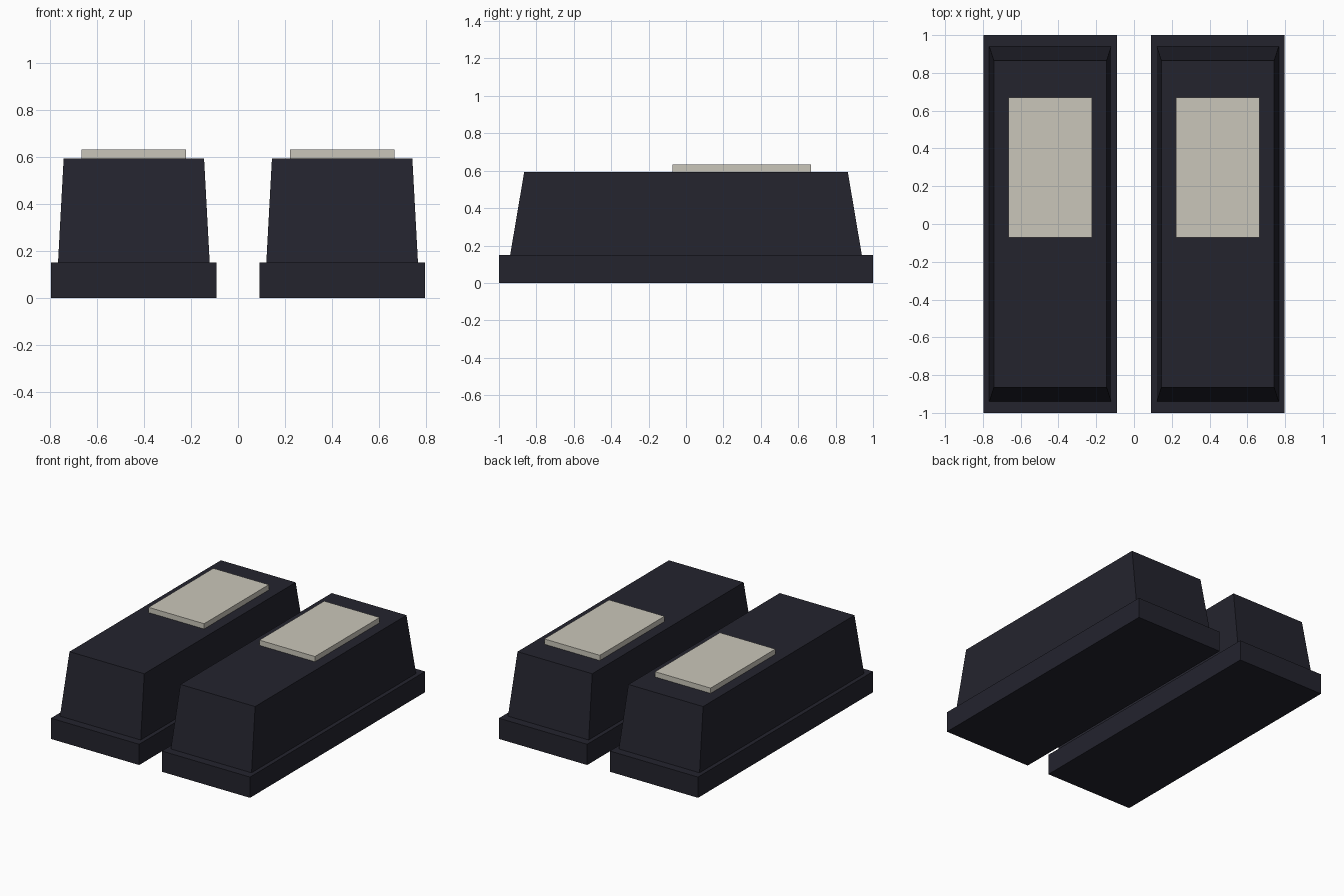
import bpy, bmesh

if "Cube" in bpy.data.objects:
    bpy.data.objects.remove(bpy.data.objects["Cube"])


def material(name, rgb):
    m = bpy.data.materials.new(name)
    m.diffuse_color = (*rgb, 1)
    m.use_nodes = True
    m.node_tree.nodes["Principled BSDF"].inputs["Base Color"].default_value = m.diffuse_color
    return m


DARK = material("dark navy", (0.017, 0.017, 0.027))
CREAM = material("pale cream", (0.59, 0.565, 0.49))


def block(name, mat, cx, cy, z0, z1, base, top):
    """Box from z0 to z1 whose (half x, half y) goes from base to top."""
    bm = bmesh.new()
    bmesh.ops.create_cube(bm, size=2)
    for v in bm.verts:
        hx, hy = top if v.co.z > 0 else base
        v.co = (cx + v.co.x * hx, cy + v.co.y * hy, z1 if v.co.z > 0 else z0)
    mesh = bpy.data.meshes.new(name)
    bm.to_mesh(mesh)
    bm.free()
    mesh.materials.append(mat)
    obj = bpy.data.objects.new(name, mesh)
    bpy.context.collection.objects.link(obj)
    return obj


for side, s in (("left", -1), ("right", 1)):
    cx = s * 0.4435
    # flat sole
    block(side + "_sole", DARK, cx, 0, 0, 0.15, (0.353, 1.0), (0.353, 1.0))
    # tapered shoe body
    block(side + "_upper", DARK, cx, 0, 0.15, 0.594, (0.323, 0.94), (0.299, 0.865))
    # raised pale panel on top
    block(side + "_top_panel", CREAM, cx, 0.299, 0.594, 0.632, (0.222, 0.37), (0.222, 0.37))
